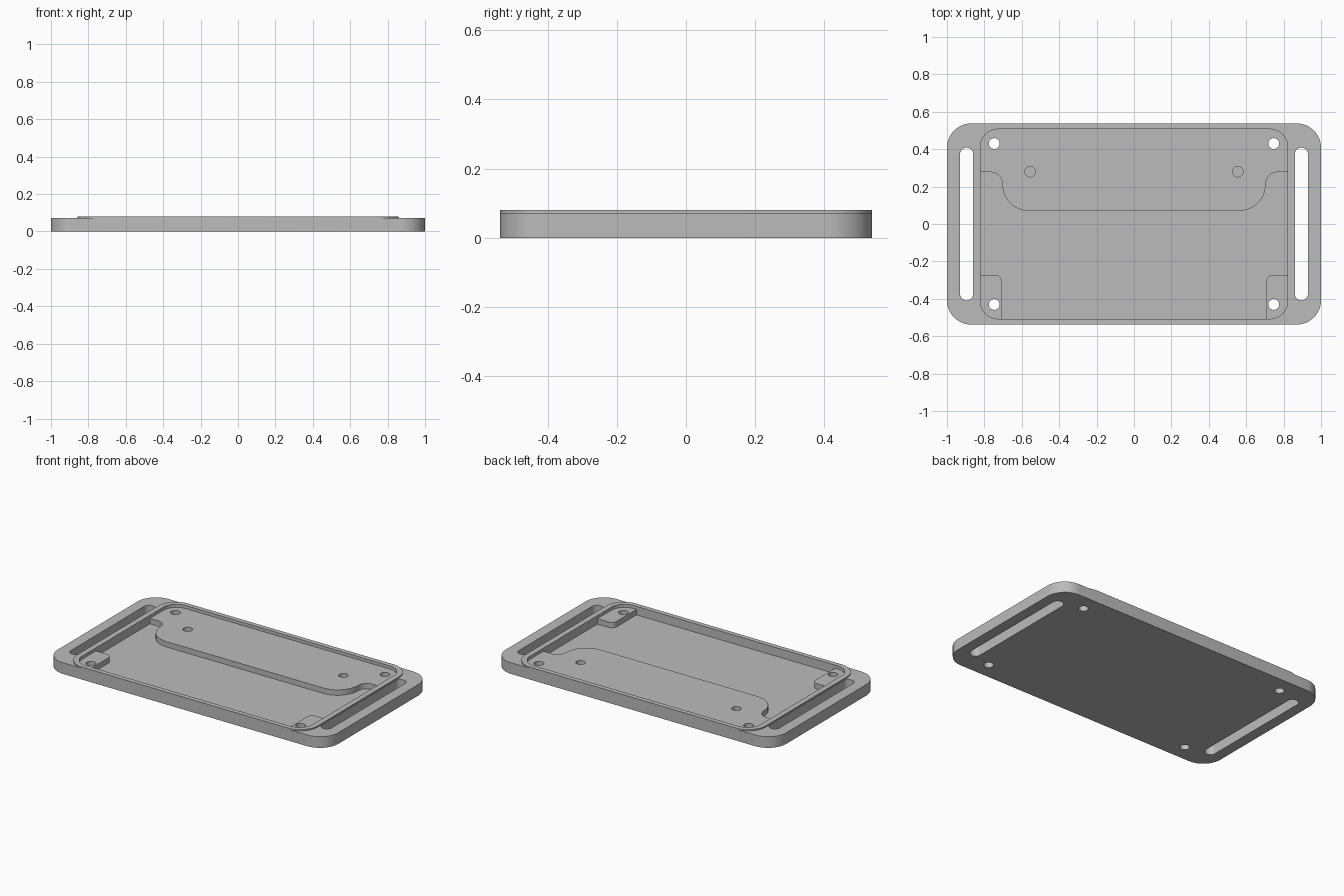
import bpy, bmesh, math
from mathutils import Vector

if "Cube" in bpy.data.objects:
    bpy.data.objects.remove(bpy.data.objects["Cube"])

grey = bpy.data.materials.new("plain grey")
grey.use_nodes = True
COLOUR = (0.5, 0.5, 0.5, 1)
grey.diffuse_color = COLOUR
grey.node_tree.nodes["Principled BSDF"].inputs["Base Color"].default_value = COLOUR


def fillet(corners, steps=12):
    """Round each (x, y, radius) corner of a closed outline."""
    out = []
    for i, (x, y, r) in enumerate(corners):
        p = Vector((x, y))
        if r == 0:
            out.append(p)
            continue
        a = (Vector(corners[i - 1][:2]) - p).normalized()
        b = (Vector(corners[(i + 1) % len(corners)][:2]) - p).normalized()
        centre = p + (a + b) * r          # all corners are right angles
        for k in range(steps + 1):
            t = k / steps * math.pi / 2
            out.append(centre - b * r * math.cos(t) - a * r * math.sin(t))
    return out


def prism(name, outline, z0, z1):
    bm = bmesh.new()
    face = bm.faces.new([bm.verts.new((p[0], p[1], z0)) for p in outline])
    top = bmesh.ops.extrude_face_region(bm, geom=[face])["geom"]
    bmesh.ops.translate(bm, vec=(0, 0, z1 - z0),
                        verts=[v for v in top if isinstance(v, bmesh.types.BMVert)])
    bmesh.ops.recalc_face_normals(bm, faces=bm.faces)
    mesh = bpy.data.meshes.new(name)
    bm.to_mesh(mesh)
    bm.free()
    mesh.materials.append(grey)
    obj = bpy.data.objects.new(name, mesh)
    bpy.context.collection.objects.link(obj)
    return obj


def box(x0, x1, y0, y1, r):
    return fillet([(x0, y0, r), (x1, y0, r), (x1, y1, r), (x0, y1, r)])


def circle(x, y, r, n=32):
    return [(x + r * math.cos(k * math.tau / n), y + r * math.sin(k * math.tau / n))
            for k in range(n)]


def combine(target, operation, outline, z0, z1):
    """Apply one boolean step and discard its helper."""
    tool = prism("helper", outline, z0, z1)
    mod = target.modifiers.new("step", 'BOOLEAN')
    mod.operation, mod.solver, mod.object = operation, 'EXACT', tool
    bpy.context.view_layer.update()
    graph = bpy.context.evaluated_depsgraph_get()
    mesh = bpy.data.meshes.new_from_object(target.evaluated_get(graph))
    target.modifiers.clear()
    target.data = mesh
    bpy.data.objects.remove(tool)


HALF_Y, BODY, RIM, SHELF, FLOOR = 0.5375, 0.072, 0.08, 0.06, 0.025

# Body with raised rim and recessed tray
tray = prism("tray_plate", box(-1, 1, -HALF_Y, HALF_Y, 0.13), 0, BODY)
combine(tray, 'UNION', box(-0.857, 0.857, -HALF_Y, HALF_Y, 0.125), 0.01, RIM)
combine(tray, 'DIFFERENCE', box(-0.822, 0.822, -0.507, 0.507, 0.095), FLOOR, 0.2)

# Rear shelf, its front edge stepping forward in the middle
shelf = fillet([(-0.84, 0.525, 0), (-0.84, 0.277, 0), (-0.705, 0.277, 0.06),
                (-0.705, 0.07, 0.145), (0.705, 0.07, 0.145),
                (0.705, 0.277, 0.06), (0.84, 0.277, 0), (0.84, 0.525, 0)])
combine(tray, 'UNION', shelf, 0.01, SHELF)

for s in (-1, 1):
    # Front corner pad
    pad = fillet([(s * 0.84, -0.525, 0), (s * 0.708, -0.525, 0),
                  (s * 0.708, -0.272, 0.035), (s * 0.84, -0.272, 0)])
    combine(tray, 'UNION', pad, 0.01, SHELF)
    # Strap slot
    x0, x1 = sorted((s * 0.86, s * 0.93))
    combine(tray, 'DIFFERENCE', box(x0, x1, -0.408, 0.408, 0.0345), -0.1, 0.2)
    # Through holes and blind hole
    for y in (-0.43, 0.43):
        combine(tray, 'DIFFERENCE', circle(s * 0.747, y, 0.029), -0.1, 0.2)
    combine(tray, 'DIFFERENCE', circle(s * 0.555, 0.28, 0.028), FLOOR, 0.2)

tray.name = "tray_plate"
bpy.ops.object.select_all(action='DESELECT')
tray.select_set(True)
bpy.context.view_layer.objects.active = tray
bpy.ops.object.shade_smooth_by_angle(angle=math.radians(30))
